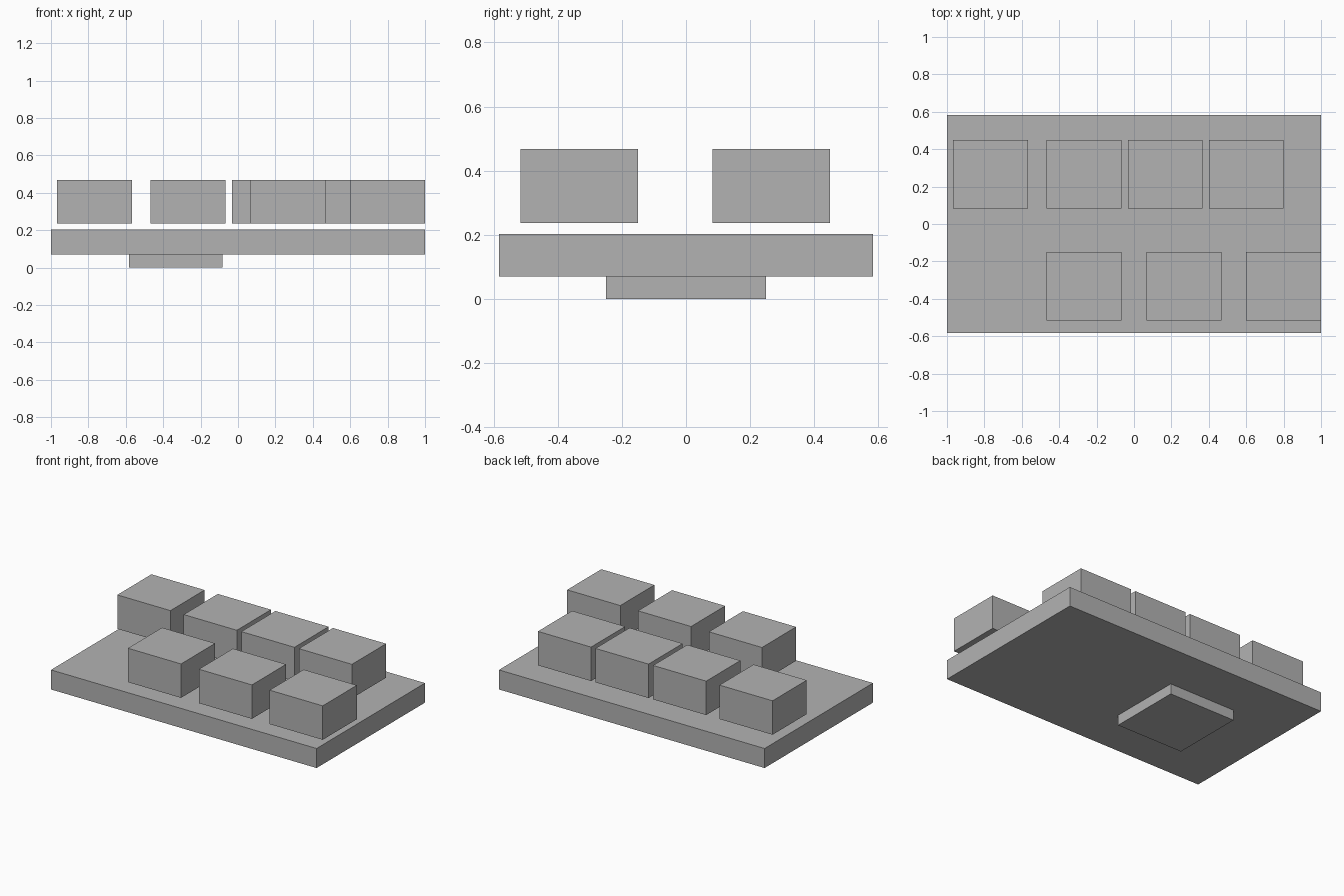
import bpy

if "Cube" in bpy.data.objects:
    bpy.data.objects.remove(bpy.data.objects["Cube"])

grey = bpy.data.materials.new("plain_grey")
grey.diffuse_color = (0.45, 0.45, 0.45, 1.0)
grey.use_nodes = True
grey.node_tree.nodes["Principled BSDF"].inputs["Base Color"].default_value = grey.diffuse_color


def box(name, x, y, z):
    """Flat-sided box spanning the given (min, max) ranges."""
    spans = (x, y, z)
    bpy.ops.mesh.primitive_cube_add(size=1, location=[(a + b) / 2 for a, b in spans])
    ob = bpy.context.object
    ob.name = name
    ob.scale = [b - a for a, b in spans]
    bpy.ops.object.transform_apply(location=False, rotation=False, scale=True)
    ob.data.materials.append(grey)
    return ob


# Base slab and the small foot pad beneath it
box("base_slab", (-1, 1), (-0.583, 0.583), (0.07, 0.203))
box("foot_pad", (-0.583, -0.083), (-0.25, 0.25), (0, 0.07))

# Two rows of identical blocks hovering just above the slab
BLOCK_W = 0.4
BLOCK_Z = (0.237, 0.468)
rows = {
    "back_block": ((0.083, 0.45), (-0.967, -0.467, -0.033, 0.4)),
    "front_block": ((-0.517, -0.15), (-0.467, 0.067, 0.6)),
}
for name, (y_span, lefts) in rows.items():
    for i, left in enumerate(lefts, 1):
        box(f"{name}_{i}", (left, left + BLOCK_W), y_span, BLOCK_Z)
